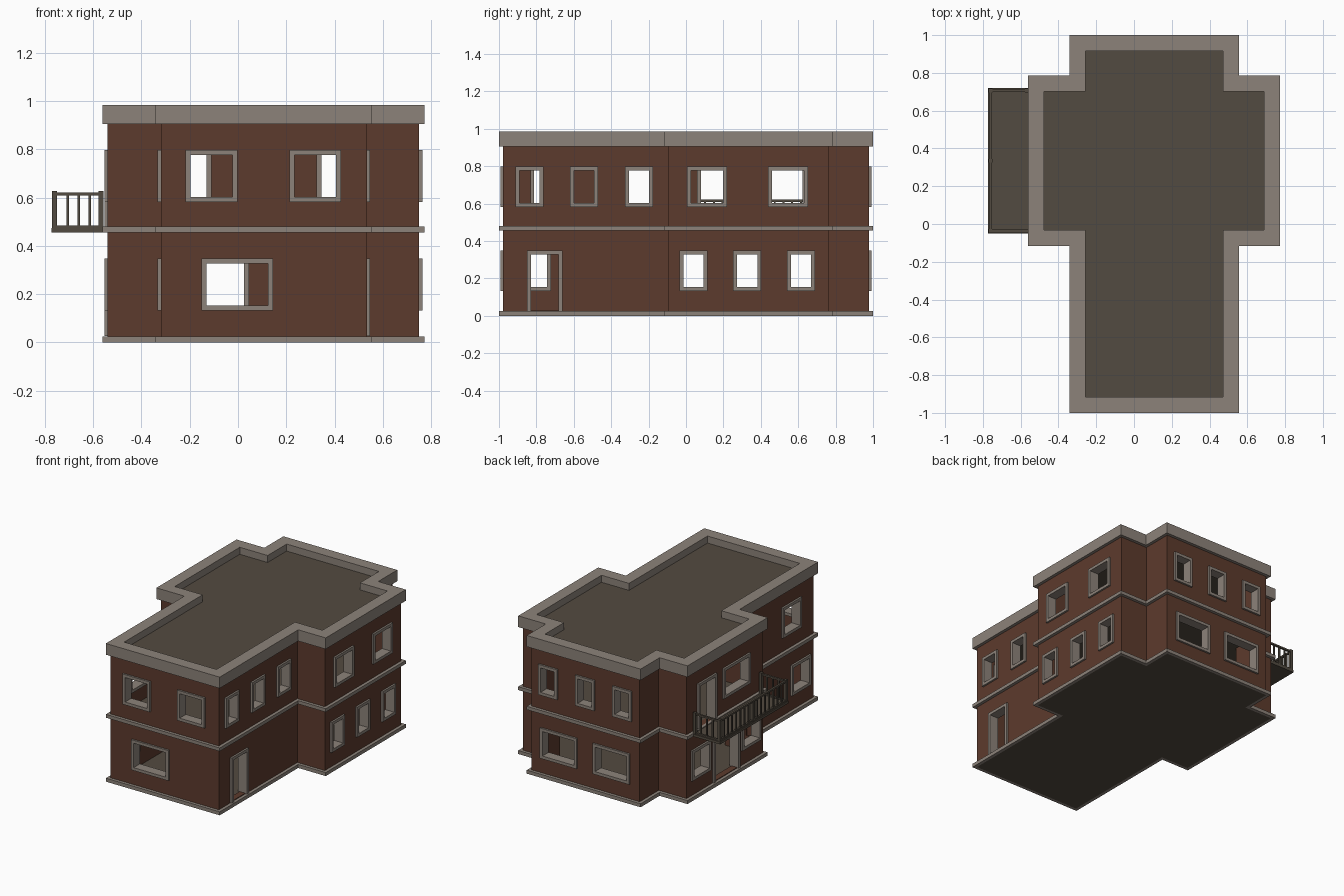
import bpy, bmesh

if "Cube" in bpy.data.objects:
    bpy.data.objects.remove(bpy.data.objects["Cube"])

def material(name, rgb):
    m = bpy.data.materials.new(name)
    m.diffuse_color = (*rgb, 1)
    m.use_nodes = True
    m.node_tree.nodes["Principled BSDF"].inputs["Base Color"].default_value = m.diffuse_color
    return m

BRICK = material("brick_brown", (0.108, 0.043, 0.026))
STONE = material("stone_grey", (0.265, 0.226, 0.193))
DARK = material("dark_floor", (0.086, 0.070, 0.052))

def finish(bm, name, mat):
    bmesh.ops.recalc_face_normals(bm, faces=bm.faces)
    me = bpy.data.meshes.new(name)
    bm.to_mesh(me)
    bm.free()
    ob = bpy.data.objects.new(name, me)
    if mat:
        me.materials.append(mat)
    bpy.context.collection.objects.link(ob)
    return ob

def add_box(bm, lo, hi):
    vs = bmesh.ops.create_cube(bm, size=1)["verts"]
    for v in vs:
        for i in range(3):
            v.co[i] = lo[i] if v.co[i] < 0 else hi[i]

# Cross-shaped footprint, moved inwards by d
def outline(d):
    x0, x1, y0, y1 = -0.342 + d, 0.556 - d, -1 + d, 1 - d
    w0, w1, v0, v1 = -0.562 + d, 0.773 - d, -0.116 + d, 0.786 - d
    return [(x0, y0), (x1, y0), (x1, v0), (w1, v0), (w1, v1), (x1, v1),
            (x1, y1), (x0, y1), (x0, v1), (w0, v1), (w0, v0), (x0, v0)]

def slab(name, d, z0, z1, mat):
    bm = bmesh.new()
    f = bm.faces.new([bm.verts.new((x, y, z0)) for x, y in outline(d)])
    up = bmesh.ops.extrude_face_region(bm, geom=[f])["geom"]
    for v in up:
        if isinstance(v, bmesh.types.BMVert):
            v.co.z = z1
    if not any(abs(g.calc_center_median().z - z0) < 1e-6 for g in bm.faces):
        bm.faces.new([v for v in f.verts])
    bmesh.ops.holes_fill(bm, edges=bm.edges)
    return finish(bm, name, mat)

def ring(name, d0, d1, z0, z1, mat):
    bm = bmesh.new()
    loops = [[bm.verts.new((x, y, z)) for x, y in outline(d)]
             for d, z in ((d0, z0), (d0, z1), (d1, z1), (d1, z0))]
    for k in range(4):
        a, b = loops[k], loops[(k + 1) % 4]
        for i in range(12):
            j = (i + 1) % 12
            bm.faces.new((a[i], a[j], b[j], b[i]))
    return finish(bm, name, mat)

# Floors, bands, walls, parapet
OVER, WALL = 0.022, 0.045
slab("ground_floor", OVER, 0, 0.024, DARK)
slab("upper_floor", OVER + 0.01, 0.455, 0.48, DARK)
slab("roof_deck", 0.085, 0.905, 0.935, DARK)
ring("base_band", 0, OVER, 0, 0.025, STONE)
ring("middle_band", 0, OVER + 0.005, 0.456, 0.48, STONE)
ring("parapet", 0, 0.085, 0.905, 0.985, STONE)
walls = ring("walls", OVER, OVER + WALL, 0.02, 0.91, BRICK)

# Openings: wall axis, outer face position, outward sign, storey, is door, centres, width
L, U = 0.0, 0.45
OPENINGS = [
    ("y", -0.978, -1, U, False, (-0.11, 0.32), 0.215),     # front
    ("y", -0.978, -1, L, False, (-0.003,), 0.295),
    ("y", 0.978, 1, U, False, (-0.185, 0.107, 0.40), 0.15),  # back
    ("y", 0.978, 1, L, False, (-0.10, 0.315), 0.29),
    ("x", 0.534, 1, U, False, (-0.837, -0.545, -0.252), 0.15),  # right
    ("x", 0.534, 1, L, True, (-0.755,), 0.19),
    ("x", 0.751, 1, U, False, (0.112, 0.545), 0.215),
    ("x", 0.751, 1, L, False, (0.04, 0.327, 0.615), 0.15),
    ("x", -0.54, -1, U, True, (0.54,), 0.21),              # left
    ("x", -0.54, -1, U, False, (0.21,), 0.30),
    ("x", -0.54, -1, L, True, (0.325,), 0.30),
    ("x", -0.54, -1, L, False, (0.61, 0.045), 0.215),
    ("x", -0.32, -1, U, False, (-0.725, -0.26), 0.215),
    ("x", -0.32, -1, L, False, (-0.83,), 0.215),
]
BAR, PROUD = 0.021, 0.013
cut = bmesh.new()
frames = bmesh.new()

def wall_box(bm, axis, n0, n1, a0, a1, z0, z1):
    n0, n1 = sorted((n0, n1))
    if axis == "x":
        add_box(bm, (n0, a0, z0), (n1, a1, z1))
    else:
        add_box(bm, (a0, n0, z0), (a1, n1, z1))

for axis, pos, s, base, door, centres, w in OPENINGS:
    z0, z1 = base + (0.027 if door else 0.132), base + 0.348
    n0, n1 = pos + s * PROUD, pos - s * (WALL + PROUD)
    for c in centres:
        a0, a1 = c - w / 2, c + w / 2
        e = 0.006
        wall_box(cut, axis, pos + s * 0.1, pos - s * 0.1, a0 + e, a1 - e,
                 z0 + (0.003 if door else e), z1 - e)
        wall_box(frames, axis, n0, n1, a0, a0 + BAR, z0, z1)
        wall_box(frames, axis, n0, n1, a1 - BAR, a1, z0, z1)
        wall_box(frames, axis, n0, n1, a0 + BAR, a1 - BAR, z1 - BAR, z1)
        if not door:
            wall_box(frames, axis, n0, n1, a0 + BAR, a1 - BAR, z0, z0 + BAR)
finish(frames, "window_and_door_frames", STONE)

cutter = finish(cut, "opening_cutter", None)
cutter.hide_render = True
mod = walls.modifiers.new("openings", "BOOLEAN")
mod.operation, mod.solver, mod.object = "DIFFERENCE", "EXACT", cutter
bpy.context.view_layer.objects.active = walls
bpy.ops.object.modifier_apply(modifier=mod.name)
bpy.data.objects.remove(cutter)

# Balcony floor and railing
bx0, bx1, by0, by1 = -0.773, -0.545, -0.05, 0.72
bm = bmesh.new()
add_box(bm, (bx0, by0, 0.456), (bx1, by1, 0.474))
finish(bm, "balcony_floor", DARK)

bm = bmesh.new()
rx0, rx1, ry0, ry1 = -0.760, -0.568, by0 + 0.013, by1 - 0.013

def post(x, y, r, top):
    add_box(bm, (x - r, y - r, 0.47), (x + r, y + r, top))

for y in (ry0, ry1):
    post(rx0, y, 0.01, 0.627)
    post(rx1, y, 0.01, 0.627)
    for x in (-0.706, -0.66, -0.614):
        post(x, y, 0.005, 0.615)
    for z0, z1 in ((0.474, 0.484), (0.609, 0.621)):
        add_box(bm, (rx0, y - 0.007, z0), (-0.56, y + 0.007, z1))
for i in range(1, 16):
    post(rx0, ry0 + (ry1 - ry0) * i / 16, 0.01 if i == 8 else 0.005, 0.615)
for z0, z1 in ((0.474, 0.484), (0.609, 0.621)):
    add_box(bm, (rx0 - 0.007, ry0, z0), (rx0 + 0.007, ry1, z1))
finish(bm, "balcony_railing", DARK)
